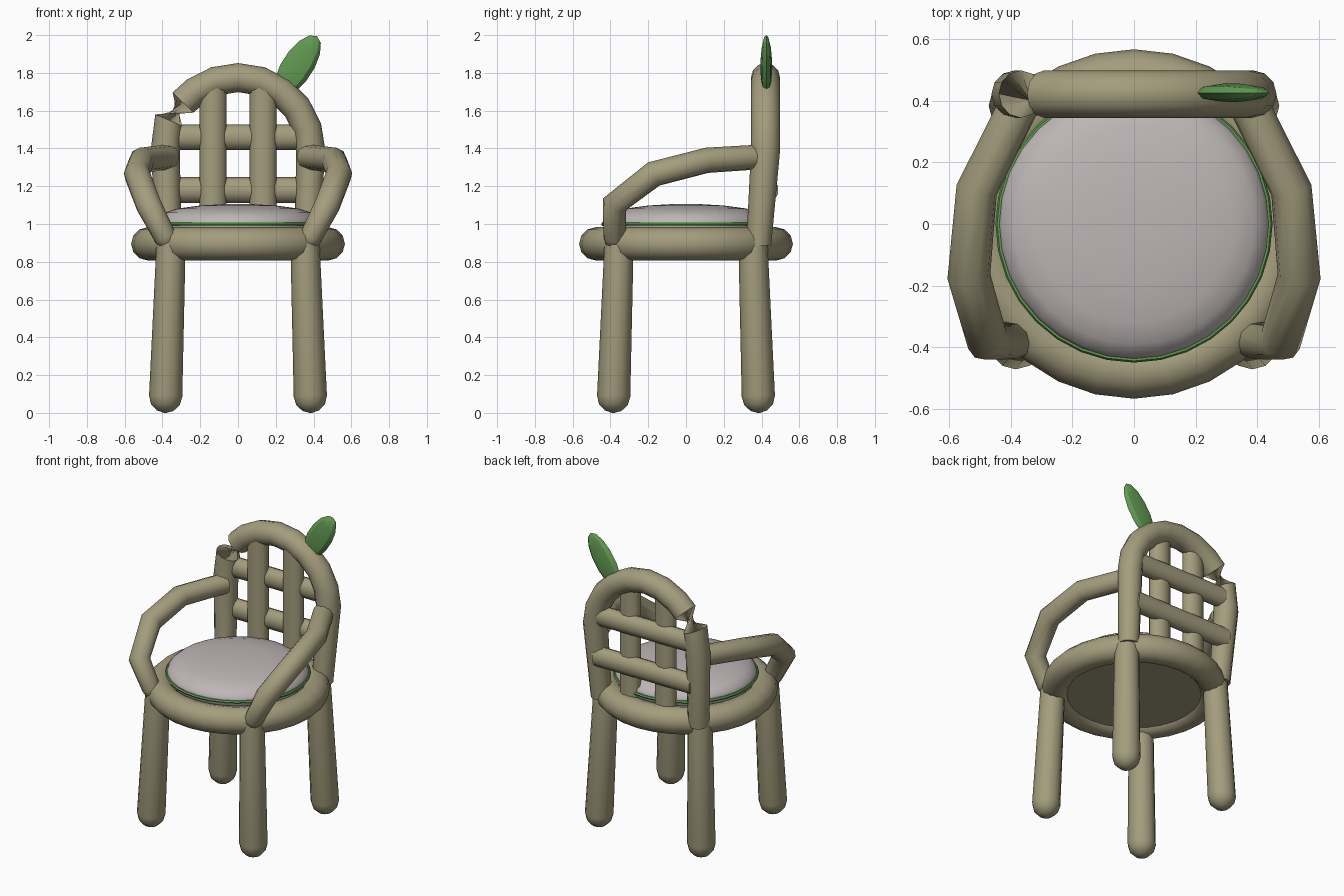
import bpy, bmesh, math
from mathutils import Vector, Matrix

cube = bpy.data.objects.get("Cube")
if cube:
    bpy.data.objects.remove(cube, do_unlink=True)


def material(name, rgb):
    m = bpy.data.materials.new(name)
    m.use_nodes = True
    m.diffuse_color = (*rgb, 1)
    m.node_tree.nodes["Principled BSDF"].inputs["Base Color"].default_value = (*rgb, 1)
    return m


WOOD = material("olive wood", (0.37, 0.335, 0.205))
CLOTH = material("pale cushion cloth", (0.52, 0.47, 0.47))
GREEN = material("leaf green", (0.12, 0.32, 0.085))


def finish(bm, name, mat, angle=50):
    bmesh.ops.recalc_face_normals(bm, faces=bm.faces)
    mesh = bpy.data.meshes.new(name)
    bm.to_mesh(mesh)
    bm.free()
    mesh.materials.append(mat)
    obj = bpy.data.objects.new(name, mesh)
    bpy.context.collection.objects.link(obj)
    bpy.ops.object.select_all(action='DESELECT')
    obj.select_set(True)
    bpy.context.view_layer.objects.active = obj
    bpy.ops.object.shade_smooth_by_angle(angle=math.radians(angle))
    return obj


def bridge(bm, a, b):
    n = len(a)
    for i in range(n):
        bm.faces.new((a[i], a[(i + 1) % n], b[(i + 1) % n], b[i]))


def tube(name, path, radii, sides=10, depth=1.0, flip_at=None, mat=WOOD):
    """Sweep a ring along a path; flip_at pinches the tube by a half turn."""
    pts = [Vector(p) for p in path]
    if not isinstance(radii, list):
        radii = [radii] * len(pts)
    bm = bmesh.new()
    rings, old, side = [], None, None
    for i, p in enumerate(pts):
        before = (p - pts[max(i - 1, 0)]).normalized()
        after = (pts[min(i + 1, len(pts) - 1)] - p).normalized()
        t = (before + after).normalized()
        if old is None:
            side = t.cross(Vector((0, 1, 0))).normalized()
        else:
            side = old.rotation_difference(t) @ side
        old = t
        other = t.cross(side)
        turn = math.pi if flip_at is not None and i >= flip_at else 0
        ring = []
        for k in range(sides):
            a = 2 * math.pi * k / sides + turn
            ring.append(bm.verts.new(p + radii[i] * (side * math.cos(a) + other * depth * math.sin(a))))
        rings.append(ring)
    for a, b in zip(rings, rings[1:]):
        bridge(bm, a, b)
    bm.faces.new(rings[0])
    bm.faces.new(rings[-1])
    return finish(bm, name, mat)


def rounded_end(path, radii):
    """Extend the end of a path with a hemisphere."""
    a, b = Vector(path[-2]), Vector(path[-1])
    d, r = (b - a).normalized(), radii[-1]
    for deg in (30, 60, 85):
        s = math.radians(deg)
        path.append(b + d * r * math.sin(s))
        radii.append(r * math.cos(s))
    return path, radii


def lathe(name, profile, segments, mat, closed=False):
    bm = bmesh.new()
    rings = []
    for r, z in profile:
        rings.append([bm.verts.new((r * math.sin(2 * math.pi * k / segments),
                                    r * math.cos(2 * math.pi * k / segments), z))
                      for k in range(segments)])
    for a, b in zip(rings, rings[1:]):
        bridge(bm, a, b)
    if closed:
        bridge(bm, rings[-1], rings[0])
    else:
        bm.faces.new(rings[0])
        bm.faces.new(rings[-1])
    return finish(bm, name, mat)


def circle(radius, z, minor, count):
    return [(radius + minor * math.cos(2 * math.pi * k / count),
             z + minor * math.sin(2 * math.pi * k / count)) for k in range(count)]


# Seat ring, underside board, cushion and piping
lathe("seat_ring", circle(0.478, 0.895, 0.088, 12), 28, WOOD, closed=True)
lathe("seat_board", [(0.45, 0.84), (0.45, 0.93)], 28, WOOD)
lathe("cushion", [(0.40, 0.93), (0.43, 0.97), (0.44, 1.0), (0.428, 1.03), (0.39, 1.06),
                  (0.32, 1.082), (0.2, 1.098), (0.08, 1.105)], 32, CLOTH)
lathe("cushion_piping", circle(0.438, 1.0, 0.011, 6), 32, GREEN, closed=True)

# Legs and arms, on both sides
for sx, side in ((1, "left"), (-1, "right")):
    for sy, end in ((-1, "front"), (1, "back")):
        path, radii = rounded_end([(sx * 0.354, sy * 0.354, 0.91), (sx * 0.383, sy * 0.383, 0.088)],
                                  [0.077, 0.088])
        tube(f"{end}_{side}_leg", path, radii, sides=12)
    arm = [(0.37, 0.39, 1.355), (0.51, 0.11, 1.337), (0.535, -0.17, 1.265),
           (0.475, -0.378, 1.105), (0.385, -0.378, 0.93)]
    path, radii = rounded_end([(sx * x, y, z) for x, y, z in arm],
                              [0.066, 0.068, 0.07, 0.069, 0.06])
    tube(f"{side}_arm", path, radii)

# Arched back frame, pinched at its upper right
Y, SPRING, R = 0.421, 1.39, 0.385
frame = [(0.365, 0.385, 0.89), (R, Y, SPRING)]
for deg in (18, 36, 54, 72, 90, 108, 126, 139):
    a = math.radians(deg)
    frame.append((R * math.cos(a), Y, SPRING + R * math.sin(a)))
flip = len(frame)
frame += [(-0.367, Y, 1.55), (-R, Y, SPRING), (-0.365, 0.385, 0.89)]
tube("back_frame", frame, [0.066] + [0.077] * (len(frame) - 2) + [0.066], sides=12, flip_at=flip)

# Back lattice
for sx, side in ((1, "left"), (-1, "right")):
    tube(f"{side}_upright_slat", [(sx * 0.133, 0.405, 0.97), (sx * 0.133, 0.405, 1.74)],
         0.072, depth=0.75)
for z, level in ((1.18, "lower"), (1.46, "upper")):
    tube(f"{level}_cross_slat", [(-0.365, 0.435, z), (0.365, 0.435, z)], 0.068, depth=0.8)

# Leaf
bm = bmesh.new()
bmesh.ops.create_uvsphere(bm, u_segments=8, v_segments=7, radius=1)
lean = Matrix.Rotation(math.radians(33), 4, 'Y')
bm.transform(Matrix.Translation((0.315, 0.425, 1.835)) @ lean @ Matrix.Diagonal((0.083, 0.031, 0.19, 1)))
finish(bm, "leaf", GREEN, 30)
